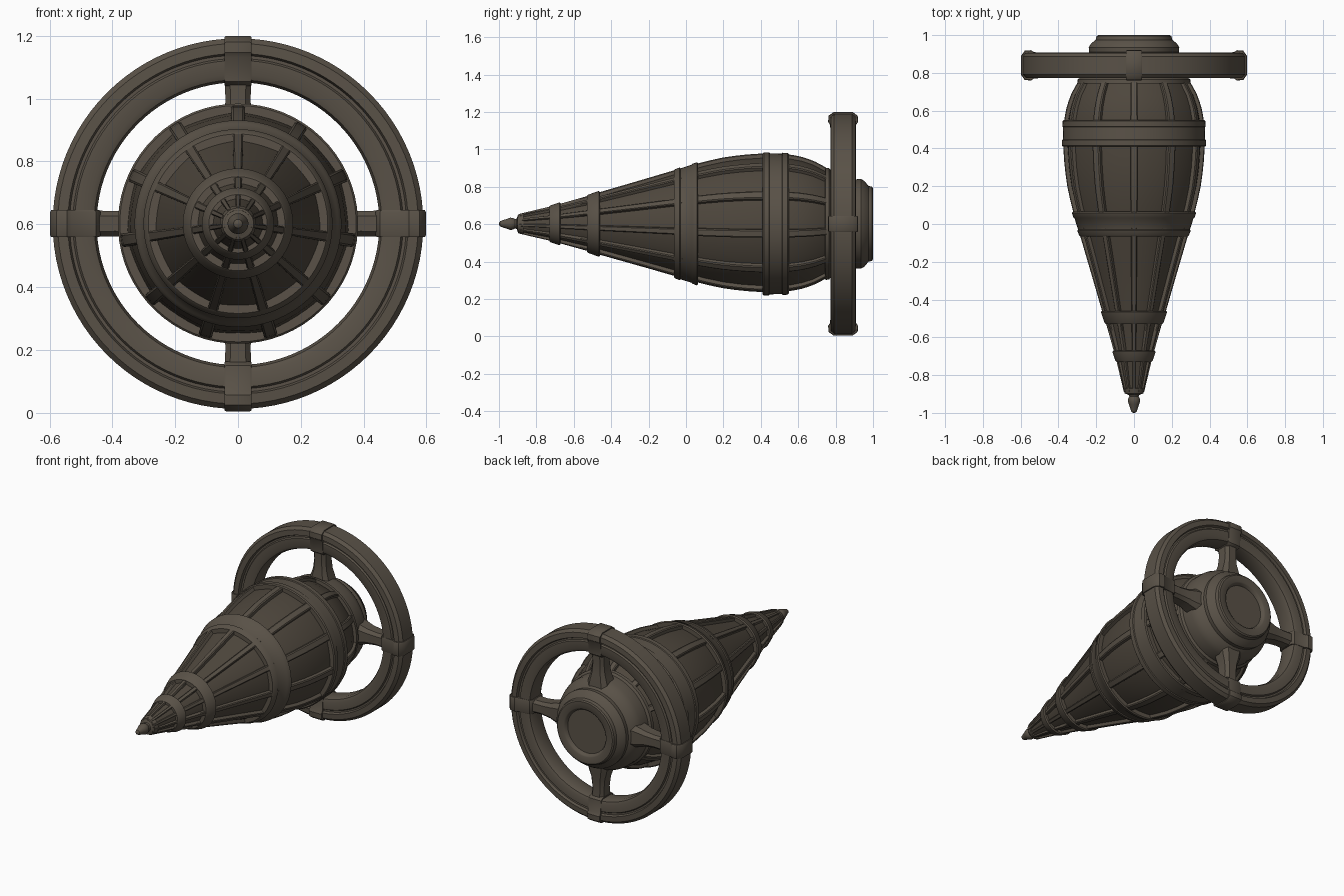
import bpy, bmesh, math
from mathutils import Vector

if "Cube" in bpy.data.objects:
    bpy.data.objects.remove(bpy.data.objects["Cube"])

CZ = 0.602          # height of the long axis
RIBS = 11


def material(name, rgb):
    m = bpy.data.materials.new(name)
    m.diffuse_color = (*rgb, 1)
    m.use_nodes = True
    m.node_tree.nodes["Principled BSDF"].inputs["Base Color"].default_value = m.diffuse_color
    return m


WOOD = material("weathered brown", (0.100, 0.083, 0.063))
DARK = material("dark panel brown", (0.076, 0.062, 0.046))


def polar(r, a, y, t=0.0):
    """Point at radius r and angle a round the long axis, shifted t sideways."""
    return Vector((r * math.cos(a) - t * math.sin(a), y,
                   CZ + r * math.sin(a) + t * math.cos(a)))


def finish(bm, name, mat, angle=35):
    bmesh.ops.remove_doubles(bm, verts=bm.verts, dist=1e-5)
    bmesh.ops.recalc_face_normals(bm, faces=bm.faces)
    me = bpy.data.meshes.new(name)
    bm.to_mesh(me)
    bm.free()
    me.materials.append(mat)
    ob = bpy.data.objects.new(name, me)
    bpy.context.collection.objects.link(ob)
    bpy.ops.object.select_all(action='DESELECT')
    ob.select_set(True)
    bpy.context.view_layer.objects.active = ob
    bpy.ops.object.shade_smooth_by_angle(angle=math.radians(angle))
    return ob


def loft(bm, loops, cap=True, wrap=False):
    """Skin a series of closed vertex loops."""
    rows = [[bm.verts.new(p) for p in loop] for loop in loops]
    n = len(rows[0])
    for i in range(len(rows) - (0 if wrap else 1)):
        a, b = rows[i], rows[(i + 1) % len(rows)]
        for j in range(n):
            k = (j + 1) % n
            bm.faces.new((a[j], a[k], b[k], b[j]))
    if cap and not wrap:
        bm.faces.new(rows[0])
        bm.faces.new(rows[-1])


def lathe(name, profile, mat, seg=66, closed=False):
    """Turn (y, radius) points round the long axis."""
    bm = bmesh.new()
    loft(bm, [[polar(r, math.tau * j / seg + math.pi / 2, y) for j in range(seg)]
              for y, r in profile], wrap=closed)
    return finish(bm, name, mat)


# Outer silhouette of the body, as (y, radius)
SHAPE = [(-0.90, 0.050), (-0.70, 0.098), (-0.49, 0.158), (-0.25, 0.228),
         (0.0, 0.302), (0.10, 0.330), (0.20, 0.352), (0.30, 0.366),
         (0.42, 0.374), (0.55, 0.370), (0.62, 0.356), (0.68, 0.336),
         (0.74, 0.304), (0.77, 0.285)]


def radius(y):
    for (y0, r0), (y1, r1) in zip(SHAPE, SHAPE[1:]):
        if y <= y1:
            return r0 + (r1 - r0) * (y - y0) / (y1 - y0)
    return SHAPE[-1][1]


# Recessed panel skin, nearly flat between neighbouring ribs
bm = bmesh.new()
SEG = RIBS * 6
loops = []
for y, r in SHAPE:
    inset = min(0.019, 0.12 * r)
    loops.append([polar((r - inset) * (1 - 0.016 * math.sin(math.pi * (j % 6) / 6)),
                        math.pi / 2 + math.tau * j / SEG, y) for j in range(SEG)])
loft(bm, loops)
finish(bm, "body_panels", DARK)


# Lengthwise ribs in each section between bands
def ribs(name, y0, y1, width, lift, steps=7):
    bm = bmesh.new()
    for i in range(RIBS):
        a = math.pi / 2 + math.tau * i / RIBS
        loops = []
        for s in range(steps + 1):
            y = y0 + (y1 - y0) * s / steps
            r = radius(y)
            w = width * (0.45 + 0.55 * r / radius(max((y0, y1), key=radius))) / 2
            top, low = r + lift, r * 0.86 - 0.005
            loops.append([polar(low, a, y, -w), polar(top - 0.005, a, y, -w),
                          polar(top, a, y, -w * 0.7), polar(top, a, y, w * 0.7),
                          polar(top - 0.005, a, y, w), polar(low, a, y, w)])
        loft(bm, loops)
    finish(bm, name, WOOD)


ribs("tip_ribs", -0.89, -0.70, 0.018, 0.001, 3)
ribs("nose_ribs", -0.70, -0.49, 0.026, 0.001, 3)
ribs("cone_ribs", -0.49, -0.02, 0.034, 0.003)
ribs("barrel_ribs", 0.0, 0.46, 0.044, 0.003)
ribs("rear_ribs", 0.50, 0.765, 0.042, 0.002)


# Hoops round the body; each is a bevelled band, some with raised lips
def band(name, y0, y1, lift, lip=0.0):
    d, e = 0.012, (y1 - y0) * 0.24
    out = [(y0, radius(y0) + lift - 0.006), (y0 + d * 0.5, radius(y0) + lift)]
    if lip:
        out += [(y0 + e, radius(y0 + e) + lift), (y0 + e + 0.004, radius(y0 + e) + lift - lip),
                (y1 - e - 0.004, radius(y1 - e) + lift - lip), (y1 - e, radius(y1 - e) + lift)]
    out += [(y1 - d * 0.5, radius(y1) + lift), (y1, radius(y1) + lift - 0.006)]
    inner = [(y1, radius(y1) - 0.04), (y0, radius(y0) - 0.04)]
    lathe(name, out + inner, WOOD, closed=True)


band("nose_band", -0.73, -0.67, 0.008)
band("cone_band", -0.53, -0.46, 0.009)
band("middle_band", -0.065, 0.065, 0.009, 0.005)
band("widest_band", 0.41, 0.55, 0.009, 0.005)

# Pointed tip with its bead and collar
lathe("tip", [(-1.0, 0.004), (-0.994, 0.014), (-0.975, 0.021), (-0.955, 0.027),
              (-0.94, 0.033), (-0.925, 0.031), (-0.914, 0.025), (-0.905, 0.028),
              (-0.897, 0.050), (-0.87, 0.058), (-0.865, 0.03)], WOOD, 22)

# Rear hub with a sunken end disc
lathe("rear_hub", [(0.735, 0.20), (0.745, 0.300), (0.765, 0.298), (0.775, 0.285),
                   (0.84, 0.284), (0.875, 0.272), (0.90, 0.250), (0.91, 0.238),
                   (0.935, 0.240), (0.955, 0.228), (0.975, 0.203), (0.994, 0.198),
                   (1.0, 0.190), (1.0, 0.150), (0.995, 0.142), (0.978, 0.134),
                   (0.978, 0.05)], WOOD)

# Large steering ring with a groove on both faces
half = [(0.037, 0.450), (0.055, 0.458), (0.062, 0.475), (0.062, 0.520),
        (0.052, 0.526), (0.052, 0.536), (0.068, 0.542), (0.066, 0.574), (0.048, 0.590)]
RY = 0.84
lathe("ring", [(RY + h, r) for h, r in half] + [(RY - h, r) for h, r in reversed(half)],
      WOOD, 96, closed=True)

# Four spokes flaring into the hub, and the straps wrapping the ring
spokes, straps = bmesh.new(), bmesh.new()
for i in range(4):
    a = i * math.pi / 2
    loops = []
    for r, w, h in [(0.23, 0.075, 0.062), (0.29, 0.060, 0.056), (0.33, 0.047, 0.050),
                    (0.39, 0.040, 0.047), (0.46, 0.042, 0.050)]:
        loops.append([polar(r, a, RY + h * v, w * u) for u, v in
                      [(1, .6), (.6, 1), (-.6, 1), (-1, .6),
                       (-1, -.6), (-.6, -1), (.6, -1), (1, -.6)]])
    loft(spokes, loops)
    wrap = [(0.438, 0.045), (0.452, 0.064), (0.530, 0.070), (0.545, 0.080),
            (0.578, 0.078), (0.598, 0.050)]
    section = [(r, h) for r, h in wrap] + [(r, -h) for r, h in reversed(wrap)]
    loft(straps, [[polar(0.515 + (r - 0.515) * k, a, RY + h * k, t) for r, h in section]
                  for t, k in [(-0.043, 0.96), (-0.037, 1), (0.037, 1), (0.043, 0.96)]])
finish(spokes, "spokes", WOOD)
finish(straps, "ring_straps", WOOD)
